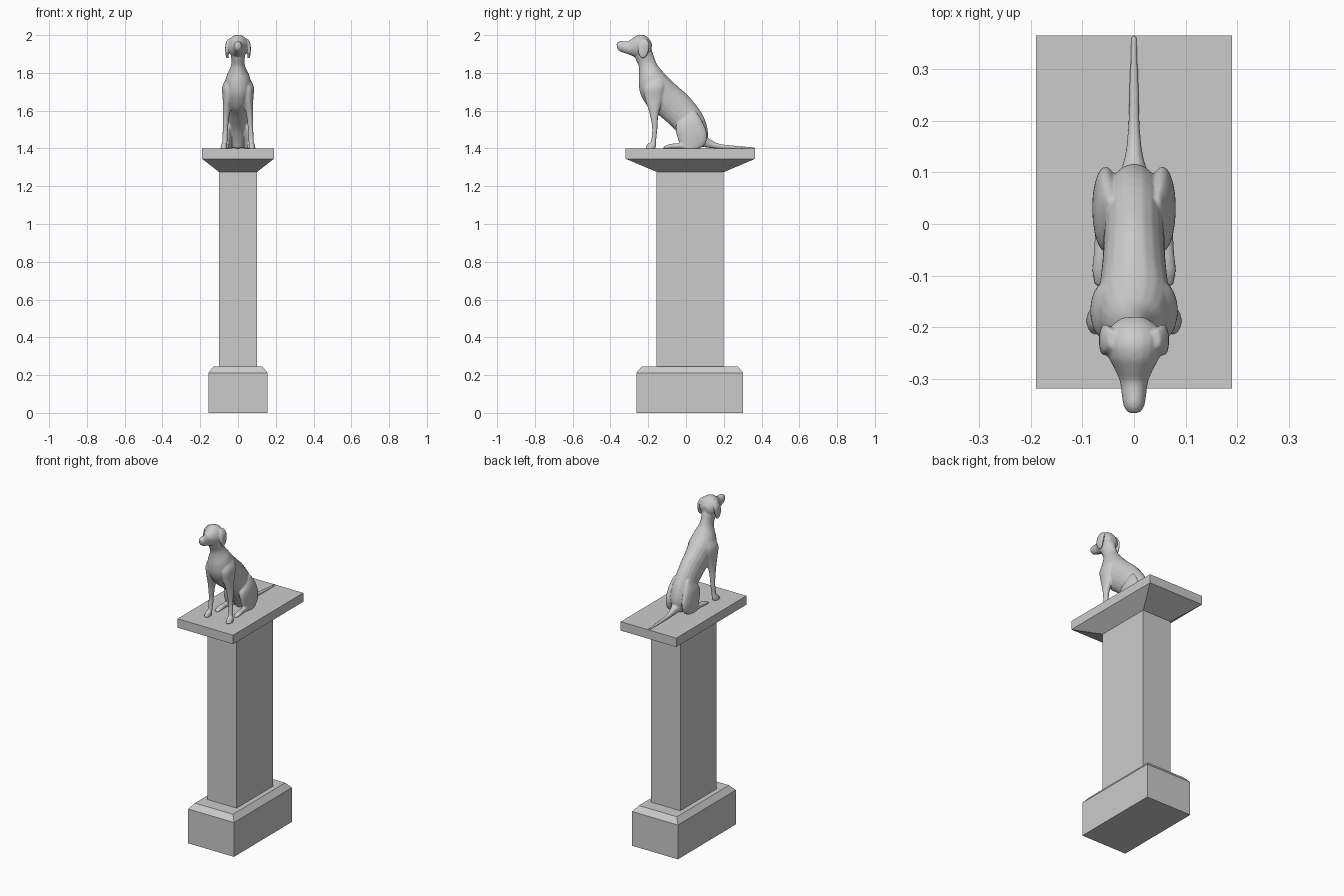
import bpy, bmesh, math
from mathutils import Vector


def finish(bm, name):
    bmesh.ops.recalc_face_normals(bm, faces=bm.faces[:])
    me = bpy.data.meshes.new(name)
    bm.to_mesh(me)
    bm.free()
    ob = bpy.data.objects.new(name, me)
    bpy.context.collection.objects.link(ob)
    return ob


def skin(bm, rings):
    """Bridge equal rings of points and cap both ends."""
    vs = [[bm.verts.new(p) for p in r] for r in rings]
    n = len(vs[0])
    for a, b in zip(vs, vs[1:]):
        for i in range(n):
            j = (i + 1) % n
            bm.faces.new((a[i], a[j], b[j], b[i]))
    bm.faces.new(vs[0][::-1])
    bm.faces.new(vs[-1])


def stack(name, levels, cy):
    """Rectangular block from (z, half x, half y) levels."""
    bm = bmesh.new()
    skin(bm, [[(sx * hx, cy + sy * hy, z) for sx, sy in ((-1, -1), (1, -1), (1, 1), (-1, 1))]
              for z, hx, hy in levels])
    return finish(bm, name)


def spline(st, steps=4):
    """Catmull-Rom smoothing of the station values."""
    out = []
    for i in range(len(st) - 1):
        p0, p1, p2, p3 = (st[max(0, min(len(st) - 1, i + k))] for k in (-1, 0, 1, 2))
        for s in range(steps):
            t = s / steps
            out.append([0.5 * (2 * b + (c - a) * t + (2 * a - 5 * b + 4 * c - d) * t * t
                               + (3 * b - a - 3 * c + d) * t ** 3)
                        for a, b, c, d in zip(p0, p1, p2, p3)])
    return out + [list(st[-1])]


def limb(bm, stations, pair=False, n=20):
    """Loft ellipses; station = (y0, z0, y1, z1, half width, centre x)."""
    st = spline([s if len(s) == 6 else (*s, 0.0) for s in stations])
    for side in ((1, -1) if pair else (1,)):
        rings = []
        for y0, z0, y1, z1, hw, cx in st:
            c = Vector((side * cx, (y0 + y1) / 2, (z0 + z1) / 2))
            u = Vector((0, (y0 - y1) / 2, (z0 - z1) / 2))
            rings.append([c + u * math.cos(a) + Vector((max(hw, .002) * math.sin(a), 0, 0))
                          for a in (2 * math.pi * i / n for i in range(n))])
        skin(bm, rings)


# Pedestal
stack("pedestal_base", [(0, .157, .283), (.212, .157, .283), (.245, .13, .255)], .02)
stack("pedestal_column", [(.245, .10, .177), (1.275, .10, .177)], .0215)
stack("pedestal_top", [(1.275, .10, .177), (1.345, .19, .3425), (1.40, .19, .3425)], .0235)

dog = bmesh.new()
# Torso and neck
limb(dog, [(.10, 1.41, .0, 1.40, .035), (.117, 1.48, -.02, 1.44, .052),
           (.09, 1.575, -.06, 1.50, .058), (.02, 1.67, -.13, 1.565, .06),
           (-.04, 1.725, -.195, 1.615, .066), (-.09, 1.772, -.238, 1.68, .073),
           (-.13, 1.815, -.25, 1.74, .062), (-.153, 1.845, -.248, 1.80, .042),
           (-.168, 1.88, -.252, 1.84, .034), (-.185, 1.93, -.27, 1.88, .04),
           (-.21, 1.96, -.27, 1.90, .036)])
# Head and muzzle
limb(dog, [(-.368, 1.957, -.364, 1.93, .012), (-.35, 1.968, -.35, 1.914, .021),
           (-.31, 1.967, -.305, 1.898, .027), (-.285, 1.982, -.28, 1.888, .037),
           (-.26, 1.998, -.255, 1.88, .05), (-.23, 2.002, -.23, 1.88, .055),
           (-.20, 1.986, -.20, 1.89, .046), (-.18, 1.955, -.183, 1.915, .022)])
# Hanging ears
limb(dog, [(-.205, 1.98, -.24, 1.982, .008, .043), (-.195, 1.955, -.25, 1.96, .011, .054),
           (-.196, 1.925, -.256, 1.925, .009, .059), (-.205, 1.895, -.25, 1.895, .008, .058),
           (-.22, 1.878, -.237, 1.878, .006, .055)], pair=True)
# Front legs with paws
limb(dog, [(-.13, 1.775, -.20, 1.775, .013, .046), (-.11, 1.73, -.226, 1.72, .033, .051),
           (-.123, 1.66, -.217, 1.66, .026, .055), (-.14, 1.60, -.197, 1.60, .021, .06),
           (-.148, 1.56, -.187, 1.56, .017, .064), (-.152, 1.50, -.179, 1.50, .014, .067),
           (-.158, 1.44, -.186, 1.435, .014, .07), (-.158, 1.418, -.202, 1.425, .016, .073),
           (-.162, 1.398, -.217, 1.398, .018, .075)], pair=True)
# Haunches
limb(dog, [(.05, 1.60, .0, 1.58, .01, .045), (.083, 1.55, -.045, 1.535, .024, .05),
           (.105, 1.50, -.055, 1.50, .026, .054), (.112, 1.46, -.046, 1.46, .026, .055),
           (.10, 1.42, -.036, 1.43, .023, .056), (.07, 1.398, -.025, 1.398, .02, .057)], pair=True)
# Hind feet
limb(dog, [(.05, 1.43, .05, 1.398, .014, .058), (-.04, 1.428, -.04, 1.398, .015, .062),
           (-.09, 1.422, -.09, 1.398, .017, .064), (-.12, 1.408, -.12, 1.398, .012, .064)],
     pair=True)
# Tail lying on the slab
limb(dog, [(.09, 1.475, .08, 1.41, .034), (.13, 1.447, .122, 1.403, .019),
           (.18, 1.424, .18, 1.398, .012), (.27, 1.414, .27, 1.397, .009),
           (.364, 1.406, .364, 1.395, .006)])

# Fuse the parts into one smooth figure
dog = finish(dog, "dog_statue")
fuse = dog.modifiers.new("fuse", 'REMESH')
fuse.mode = 'VOXEL'
fuse.voxel_size = .004
fuse.use_smooth_shade = True
soften = dog.modifiers.new("soften", 'SMOOTH')
soften.factor = .5
soften.iterations = 6
